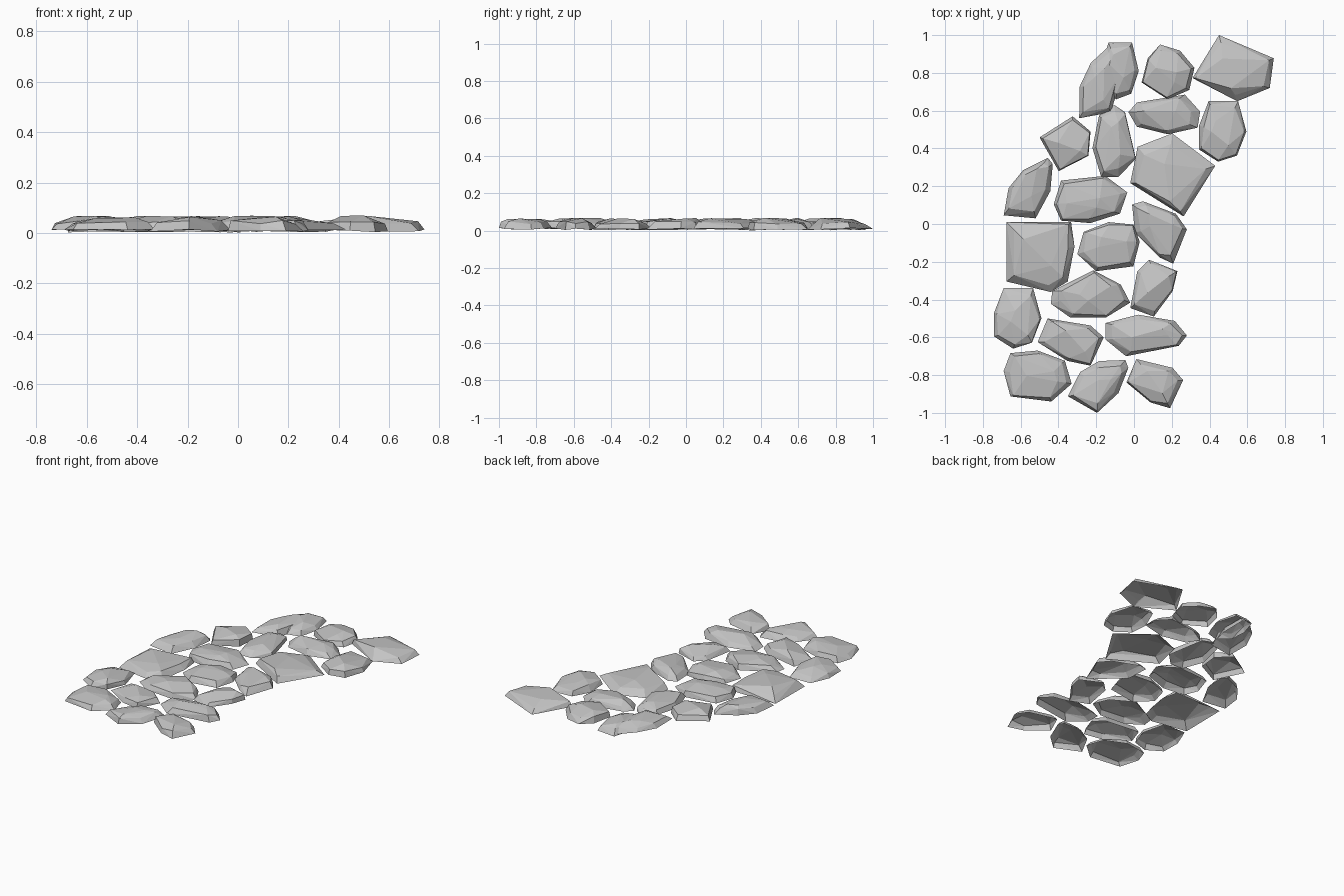
import bpy
import bmesh
import random
from math import radians
from mathutils import Matrix, Vector

random.seed(4)

cube = bpy.data.objects.get("Cube")
if cube:
    bpy.data.objects.remove(cube, do_unlink=True)

# One grey stone material
stone_grey = bpy.data.materials.new("stone_grey")
stone_grey.use_nodes = True
grey = (0.55, 0.55, 0.55, 1)
stone_grey.diffuse_color = grey
stone_grey.node_tree.nodes["Principled BSDF"].inputs["Base Color"].default_value = grey

# Plan outlines of the stone shapes, clockwise, in a unit square
slab = [(-.6, 1), (.65, 1), (1, 0), (.6, -.8), (-.2, -1), (-1, -.6), (-1, .2)]
cobble = [(-.8, .6), (0, 1), (.8, .9), (1, .2), (.8, -.8), (-.4, -1), (-1, -.3)]
chip = [(-.7, 1), (.6, .7), (1, .2), (.6, -1), (-.1, -.8), (-1, 0)]
pentagon = [(-.35, 1), (1, .3), (.9, -.6), (.1, -1), (-1, -.3)]
loaf = [(0, 1), (.5, .8), (1, -.5), (.2, -1), (-.6, -1), (-1, -.2), (-.7, .7)]
shard = [(-1, .9), (-.6, 1), (.6, .6), (1, .1), (.5, -1), (0, -.8), (-.9, 0)]
wedge = [(.8, 1), (1, .8), (.9, -.1), (.3, -1), (-1, -.9), (-.8, 0), (-.2, .6)]
block = [(-1, 1), (.9, 1), (1, .3), (.8, -.7), (.3, -1), (-1, -.7)]


def fit_outline(shape, turn, mirror, width, depth):
    """Mirror and turn an outline, then stretch it to the given size."""
    spin = Matrix.Rotation(radians(turn), 2)
    points = [spin @ Vector((-x if mirror else x, y)) for x, y in shape]
    low = [min(p[i] for p in points) for i in (0, 1)]
    high = [max(p[i] for p in points) for i in (0, 1)]
    size = (width, depth)
    return [Vector([((p[i] - low[i]) / (high[i] - low[i]) - .5) * size[i]
                    for i in (0, 1)]) for p in points]


def add_stone(name, shape, x, y, width, depth, turn=0, mirror=False):
    """Faceted stone shell, open underneath: low rim, shoulder and crown."""
    outline = fit_outline(shape, turn, mirror, width, depth)
    lean = Vector((random.uniform(-.1, .1) * width, random.uniform(-.1, .1) * depth))
    bm = bmesh.new()

    def add(point, z):
        bm.verts.new((point.x, point.y, z))

    for i, rim in enumerate(outline):
        add(rim, random.triangular(0, .016, .013))
        add(rim * random.uniform(.76, .94) + lean * .2, random.uniform(.034, .05))
        if i % 3 == 0:
            add(rim * .45 + lean, random.uniform(.058, .069))

    # Skin the points, discard any left inside and open the underside
    hull = bmesh.ops.convex_hull(bm, input=bm.verts)
    inside = {e for e in hull["geom_interior"] + hull["geom_unused"]
              if isinstance(e, bmesh.types.BMVert)}
    bmesh.ops.delete(bm, geom=list(inside), context="VERTS")
    bmesh.ops.recalc_face_normals(bm, faces=bm.faces)
    bm.normal_update()
    underside = [f for f in bm.faces if f.normal.z < -.3]
    bmesh.ops.delete(bm, geom=underside, context="FACES")
    bmesh.ops.dissolve_limit(bm, angle_limit=radians(3), verts=bm.verts, edges=bm.edges)

    mesh = bpy.data.meshes.new(name)
    bm.to_mesh(mesh)
    bm.free()
    mesh.materials.append(stone_grey)
    stone = bpy.data.objects.new(name, mesh)
    stone.location = (x, y, 0)
    bpy.context.collection.objects.link(stone)


# Back end of the path
add_stone("back_left_pentagon", pentagon, .525, .825, .43, .35)
add_stone("back_middle_cobble", cobble, .18, .805, .28, .29, -25, True)
add_stone("back_right_slab", slab, -.075, .81, .2, .3)
add_stone("back_right_wedge", wedge, -.18, .76, .22, .4, 12)
add_stone("back_long_loaf", loaf, .16, .58, .38, .21, 85)
add_stone("back_left_slab", slab, .47, .49, .25, .32)

# Bend of the path
add_stone("bend_right_pentagon", pentagon, -.365, .425, .27, .29, 58)
add_stone("bend_middle_loaf", loaf, -.105, .44, .23, .38)
add_stone("bend_left_pentagon", pentagon, .205, .26, .45, .44, 175)
add_stone("bend_right_wedge", wedge, -.56, .19, .26, .32)
add_stone("bend_middle_cobble", cobble, -.23, .13, .39, .25, 180)

# Middle of the path
add_stone("middle_right_block", block, -.495, -.175, .36, .37)
add_stone("middle_cobble", cobble, -.135, -.12, .33, .26)
add_stone("middle_left_shard", shard, .135, -.045, .29, .33)
add_stone("middle_long_loaf", loaf, -.23, -.37, .42, .25, 108)
add_stone("middle_left_chip", chip, .105, -.34, .25, .3, 90)

# Front end of the path
add_stone("front_right_slab", slab, -.615, -.5, .25, .32)
add_stone("front_middle_chip", chip, -.335, -.625, .35, .25)
add_stone("front_left_loaf", loaf, .065, -.59, .43, .22, -90)
add_stone("front_right_cobble", cobble, -.51, -.805, .36, .27, 0, True)
add_stone("front_middle_wedge", wedge, -.19, -.86, .32, .28, -20)
add_stone("front_left_chip", chip, .11, -.845, .3, .26, -3)
